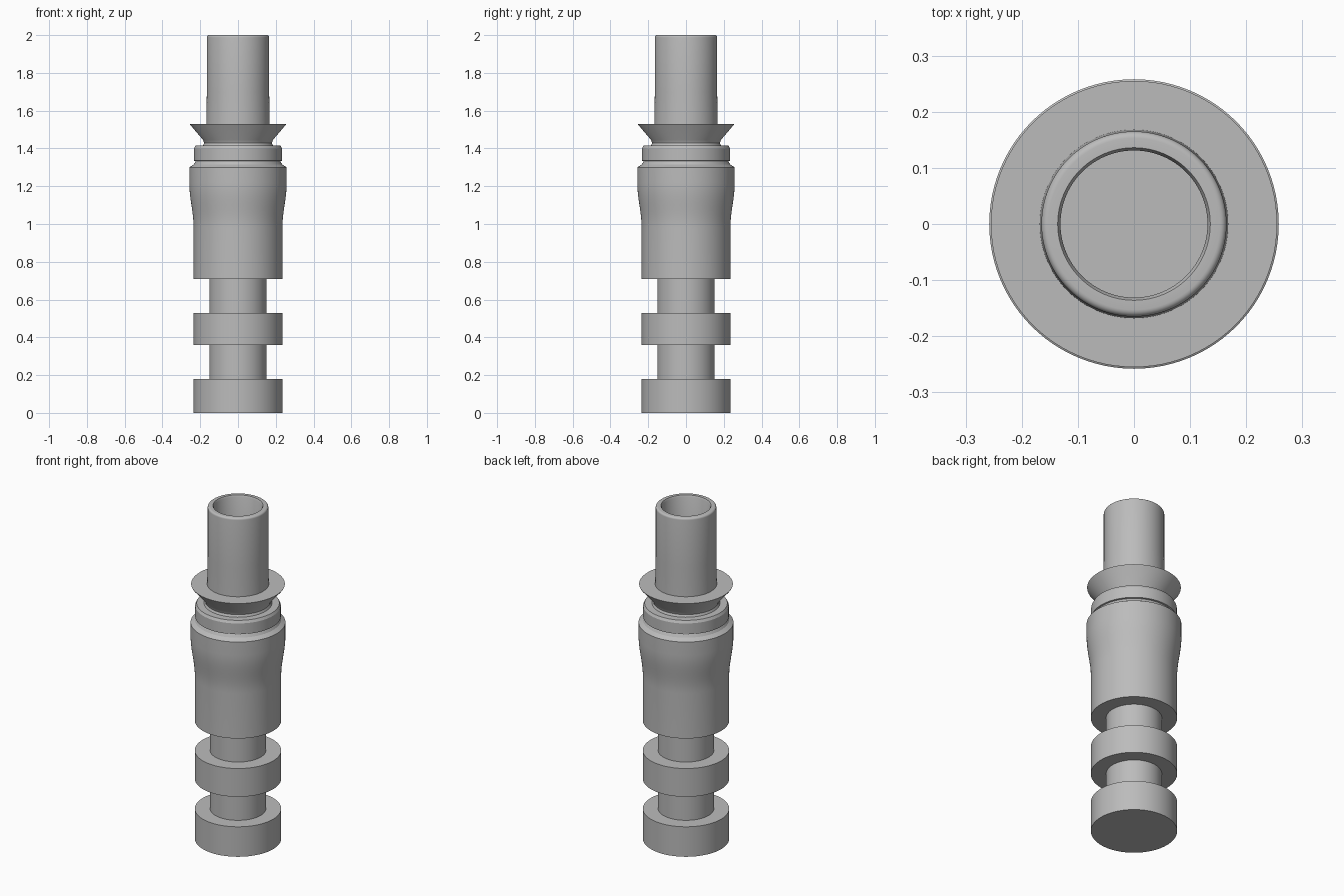
import bpy
import math

cube = bpy.data.objects.get("Cube")
if cube:
    bpy.data.objects.remove(cube, do_unlink=True)

SIDES = 96

grey = bpy.data.materials.new("plain grey")
grey.use_nodes = True
colour = (0.5, 0.5, 0.5, 1)
grey.diffuse_color = colour
grey.node_tree.nodes["Principled BSDF"].inputs["Base Color"].default_value = colour


def lathe(name, profile):
    """Spin (radius, height) points round z; the ends are capped."""
    verts, faces = [], []
    for r, z in profile:
        for i in range(SIDES):
            a = math.tau * i / SIDES
            verts.append((r * math.cos(a), r * math.sin(a), z))
    for k in range(len(profile) - 1):
        for i in range(SIDES):
            j = (i + 1) % SIDES
            low, high = k * SIDES, (k + 1) * SIDES
            faces.append((low + i, low + j, high + j, high + i))
    last = (len(profile) - 1) * SIDES
    faces.append(tuple(reversed(range(SIDES))))
    faces.append(tuple(range(last, last + SIDES)))
    mesh = bpy.data.meshes.new(name)
    mesh.from_pydata(verts, [], faces)
    mesh.materials.append(grey)
    obj = bpy.data.objects.new(name, mesh)
    bpy.context.collection.objects.link(obj)
    bpy.ops.object.select_all(action="DESELECT")
    obj.select_set(True)
    bpy.context.view_layer.objects.active = obj
    bpy.ops.object.shade_smooth_by_angle(angle=math.radians(28))
    return obj


def ease(r0, r1, z0, z1, steps=10):
    """Points of a smooth S-shaped change of radius."""
    return [(r0 + (r1 - r0) * (1 - math.cos(math.pi * t / steps)) / 2,
             z0 + (z1 - z0) * t / steps) for t in range(steps + 1)]


# Lower discs, necks, flared body, collar and flange in one turned piece
WIDE, NECK = 0.235, 0.152
stem = [(WIDE, 0), (WIDE, 0.18), (NECK, 0.18), (NECK, 0.36),
        (WIDE, 0.36), (WIDE, 0.53), (NECK, 0.53), (NECK, 0.71), (WIDE, 0.71)]
body = ease(WIDE, 0.258, 0.98, 1.22) + [(0.258, 1.3)]
collar = [(0.234, 1.315), (0.224, 1.333), (0.233, 1.335), (0.233, 1.4),
          (0.225, 1.415), (0.185, 1.415)]
flange = [(0.179, 1.428), (0.185, 1.445), (0.253, 1.525), (0.255, 1.53)]

# Hollow top tube with a rounded lip
lip = [(0.165 - 0.012 * (1 - math.cos(a)), 1.988 + 0.012 * math.sin(a))
       for a in (math.pi / 2 * i / 5 for i in range(6))]
tube = [(0.168, 1.53), (0.165, 1.7)] + lip
bore = [(0.136, 2.0), (0.131, 1.99), (0.131, 1.53)]

lathe("turned_nozzle", stem + body + collar + flange + tube + bore)
